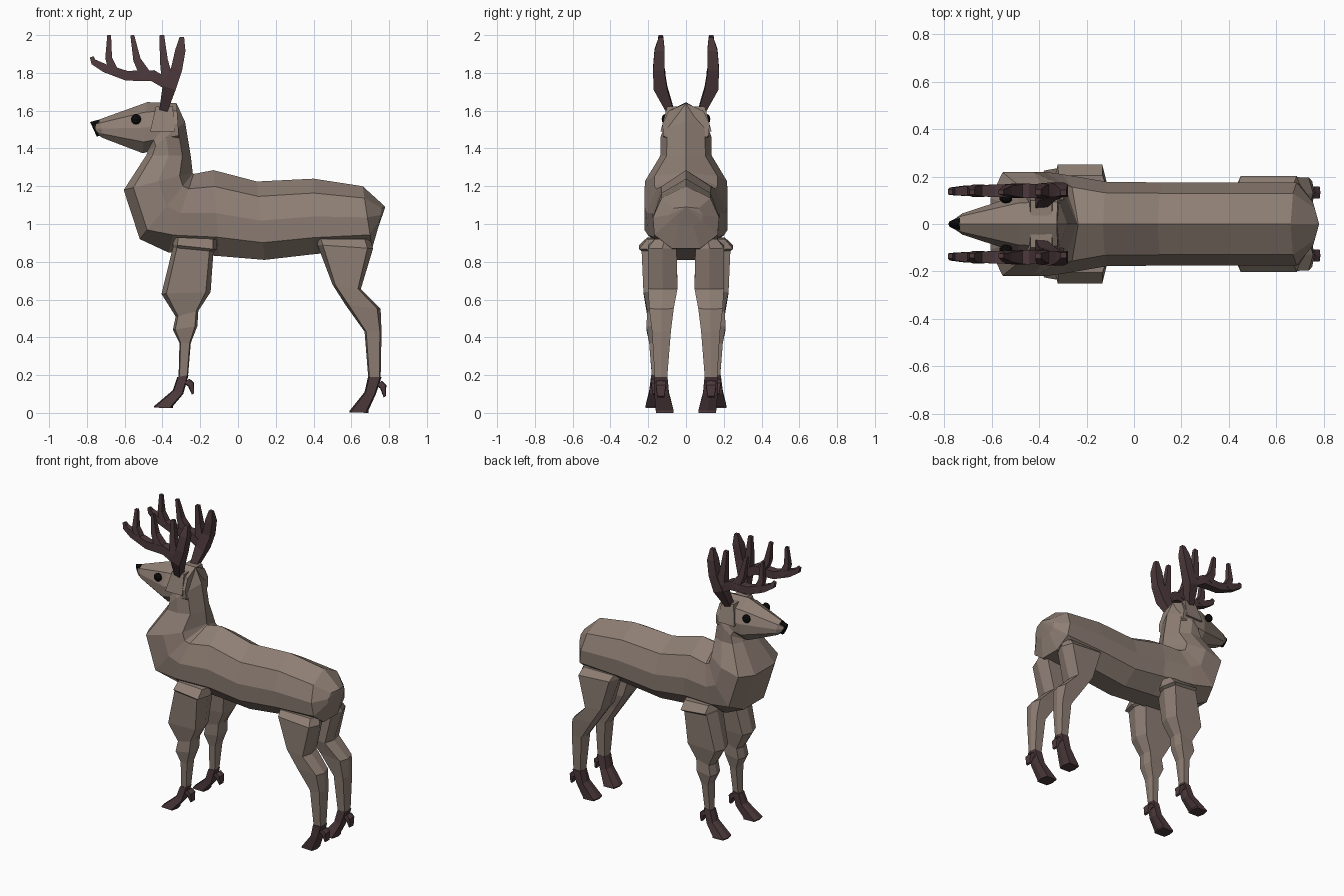
import bpy, bmesh
from mathutils import Vector


def material(name, rgb):
    m = bpy.data.materials.new(name)
    m.diffuse_color = (*rgb, 1)
    return m


HIDE = material("hide_brown", (0.27, 0.21, 0.175))
HORN = material("horn_dark", (0.075, 0.042, 0.046))
BLACK = material("black", (0.003, 0.003, 0.003))


def loft(name, lofts, mat, mirror=False):
    """Skin each list of equal-sized rings into a closed flat-faced solid."""
    bm = bmesh.new()
    for rings in lofts:
        rows = [[bm.verts.new(p) for p in ring] for ring in rings]
        n = len(rows[0])
        for a, b in zip(rows, rows[1:]):
            for i in range(n):
                j = (i + 1) % n
                bm.faces.new((a[i], a[j], b[j], b[i]))
        bm.faces.new(rows[0])
        bm.faces.new(rows[-1][::-1])
    bmesh.ops.remove_doubles(bm, verts=bm.verts, dist=0.0005)
    bmesh.ops.recalc_face_normals(bm, faces=bm.faces)
    me = bpy.data.meshes.new(name)
    bm.to_mesh(me)
    bm.free()
    me.materials.append(mat)
    ob = bpy.data.objects.new(name, me)
    bpy.context.collection.objects.link(ob)
    if mirror:
        mod = ob.modifiers.new("mirror", 'MIRROR')
        mod.use_axis = (False, True, False)
        mod.use_mirror_merge = False
    return ob


# torso sections: (fraction from top to bottom, share of half width)
SECTION = [(0.19, 0.74), (0.5, 1.0), (0.78, 0.96), (1.0, 0.42)]
CHEST = [(0.19, 0.76), (0.5, 1.0), (0.86, 1.0), (1.0, 0.5)]


def body_ring(tx, tz, bx, bz, w, section=SECTION):
    side = [(tx + (bx - tx) * t, w * s, tz + (bz - tz) * t) for t, s in section]
    return [(tx, 0, tz)] + side + [(x, -y, z) for x, y, z in reversed(side)]


def leg_ring(xa, za, xb, zb, y0, y1):
    """Six-sided ring between a front point and a back point."""
    ym = (y0 + y1) / 2
    out = []
    for t, y in [(0, ym), (0.1, y1), (0.9, y1), (1, ym), (0.9, y0), (0.1, y0)]:
        out.append((xa + (xb - xa) * t, y, za + (zb - za) * t))
    return out


def tube(path):
    """Four-sided tapering horn through (x, y, z, radius) points."""
    pts = [Vector(p[:3]) for p in path]
    rings = []
    for i, p in enumerate(pts):
        d = pts[min(i + 1, len(pts) - 1)] - pts[max(i - 1, 0)]
        u = Vector((-d.z, 0, d.x)).normalized()
        v = Vector((0, 1, 0))
        r = path[i][3]
        rings.append([p + (u * a + v * b) * r
                      for a, b in [(1, 1), (-1, 1), (-1, -1), (1, -1)]])
    return rings


# torso from rump to chest, turning up into the neck
torso = [body_ring(*r) for r in [
    (0.78, 1.09, 0.78, 1.09, 0),
    (0.765, 1.105, 0.745, 0.99, 0.09),
    (0.66, 1.20, 0.71, 0.87, 0.175),
    (0.40, 1.24, 0.40, 0.84, 0.175),
    (0.10, 1.225, 0.14, 0.81, 0.175),
    (-0.13, 1.285, -0.10, 0.83, 0.178),
    (-0.235, 1.265, -0.37, 0.85, 0.21),
    (-0.238, 1.268, -0.52, 0.92, 0.22, CHEST),
    (-0.24, 1.272, -0.605, 1.18, 0.218, CHEST),
    (-0.25, 1.36, -0.485, 1.365, 0.135, CHEST),
    (-0.28, 1.54, -0.48, 1.38, 0.135),
    (-0.325, 1.638, -0.49, 1.42, 0.11)]]
loft("body_and_neck", [torso], HIDE)

# head and nose
loft("head", [[body_ring(*r) for r in [
    (-0.325, 1.64, -0.31, 1.42, 0.125),
    (-0.48, 1.645, -0.505, 1.375, 0.12),
    (-0.73, 1.555, -0.715, 1.455, 0.045),
    (-0.77, 1.535, -0.745, 1.475, 0.02)]]], HIDE)
loft("nose", [[body_ring(*r) for r in [
    (-0.735, 1.553, -0.72, 1.47, 0.036),
    (-0.783, 1.54, -0.748, 1.463, 0.016)]]], BLACK)

# eyes
for s in (-1, 1):
    bpy.ops.mesh.primitive_uv_sphere_add(segments=10, ring_count=6, radius=0.028,
                                         location=(-0.54, s * 0.108, 1.555))
    eye = bpy.context.object
    eye.name = "eye"
    eye.scale.y = 0.75
    eye.data.materials.append(BLACK)


# faceted ear mounds under the antlers
def rect(x0, x1, y0, y1, z):
    return [(x0, y0, z), (x1, y0, z), (x1, y1, z), (x0, y1, z)]


loft("ear_mound", [[rect(-0.465, -0.335, 0.03, 0.135, 1.49),
                    rect(-0.435, -0.345, 0.035, 0.10, 1.622)]], HIDE, True)

# antlers: stem with rear tine, forward beam, three upright tines
Y = 0.14
antler = [tube(p) for p in [
    [(-0.395, 0.085, 1.60, 0.022), (-0.365, 0.135, 1.72, 0.036),
     (-0.325, 0.145, 1.82, 0.03), (-0.305, 0.14, 1.92, 0.027), (-0.297, 0.132, 1.99, 0.012)],
    [(-0.35, 0.135, 1.725, 0.028), (-0.45, Y, 1.785, 0.03), (-0.59, Y, 1.785, 0.026),
     (-0.705, Y, 1.825, 0.022), (-0.765, 0.138, 1.858, 0.016), (-0.775, 0.135, 1.885, 0.01)],
    [(-0.375, Y, 1.77, 0.03), (-0.393, Y, 1.87, 0.021), (-0.403, 0.134, 2.0, 0.012)],
    [(-0.49, Y, 1.79, 0.03), (-0.535, Y, 1.87, 0.02), (-0.56, 0.134, 2.0, 0.01)],
    [(-0.655, Y, 1.80, 0.026), (-0.685, Y, 1.88, 0.018), (-0.682, 0.134, 2.0, 0.01)]]]
loft("antler", antler, HORN, True)

# legs
loft("front_leg", [[leg_ring(*r) for r in [
    (-0.34, 0.93, -0.11, 0.92, 0.08, 0.205),
    (-0.345, 0.89, -0.11, 0.865, 0.06, 0.25),
    (-0.345, 0.875, -0.13, 0.855, 0.06, 0.235),
    (-0.405, 0.63, -0.145, 0.64, 0.08, 0.225),
    (-0.33, 0.51, -0.21, 0.54, 0.10, 0.205),
    (-0.345, 0.44, -0.215, 0.46, 0.10, 0.21),
    (-0.31, 0.37, -0.25, 0.37, 0.115, 0.195),
    (-0.315, 0.18, -0.265, 0.19, 0.13, 0.18)]]], HIDE, True)
loft("back_leg", [[leg_ring(*r) for r in [
    (0.41, 0.92, 0.70, 0.92, 0.06, 0.165),
    (0.42, 0.89, 0.715, 0.87, 0.05, 0.202),
    (0.50, 0.68, 0.65, 0.655, 0.045, 0.20),
    (0.57, 0.57, 0.755, 0.55, 0.065, 0.195),
    (0.67, 0.43, 0.76, 0.43, 0.08, 0.18),
    (0.69, 0.18, 0.755, 0.18, 0.10, 0.165)]]], HIDE, True)


# hooves, each with a dewclaw wedge behind
def hoof(name, rings, claw, tip, y):
    a, b = Vector((claw[0], y, claw[1])), Vector((tip[0], y, tip[1]))
    mid = a.lerp(b, 0.45) + Vector((0.01, 0, 0.012))
    wedge = [leg_ring(p.x - r, p.z - r * 0.6, p.x + r, p.z + r * 0.6, y - w, y + w)
             for p, r, w in [(a, 0.018, 0.026), (mid, 0.016, 0.026), (b, 0.006, 0.018)]]
    loft(name, [[leg_ring(*r) for r in rings], wedge], HORN, True)


hoof("front_hoof", [(-0.322, 0.19, -0.262, 0.20, 0.125, 0.185),
                    (-0.345, 0.12, -0.29, 0.10, 0.125, 0.195),
                    (-0.445, 0.035, -0.345, 0.035, 0.125, 0.215),
                    (-0.445, 0.028, -0.345, 0.025, 0.125, 0.215)],
     (-0.275, 0.17), (-0.238, 0.10), 0.158)
hoof("back_hoof", [(0.688, 0.19, 0.76, 0.19, 0.098, 0.17),
                   (0.67, 0.11, 0.73, 0.10, 0.09, 0.168),
                   (0.59, 0.01, 0.69, 0.012, 0.065, 0.16),
                   (0.59, 0.003, 0.69, 0.0, 0.065, 0.16)],
     (0.745, 0.16), (0.777, 0.085), 0.133)
